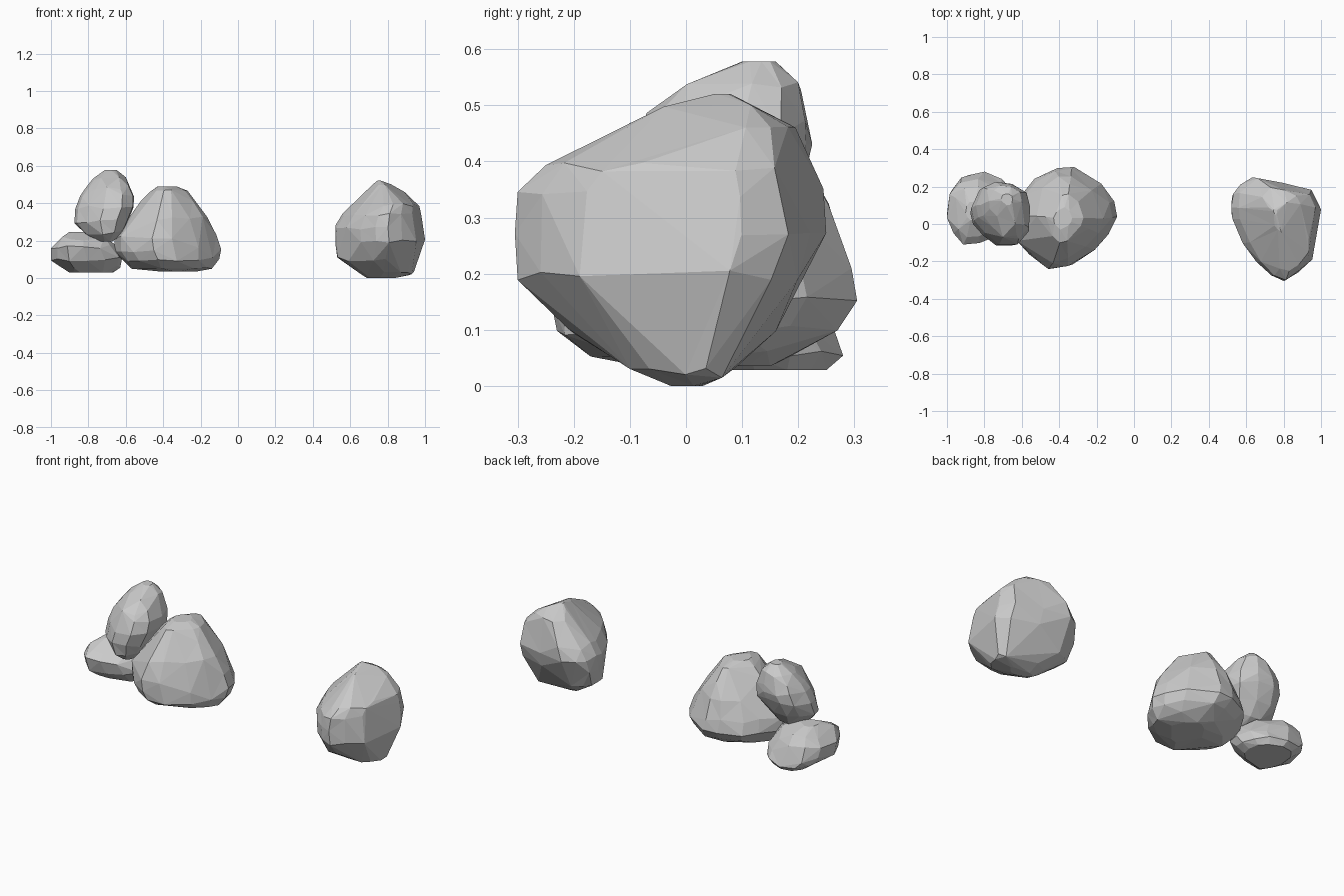
import bpy, bmesh, random


def rock(name, plan, levels, seed):
    """Hull of a plan outline fitted into a box at each height, chipped at random.
    Levels are (z, x min, x max, y min, y max)."""
    rng = random.Random(seed)
    xs, ys = [p[0] for p in plan], [p[1] for p in plan]
    x0, x1, y0, y1 = min(xs), max(xs), min(ys), max(ys)
    zmin, zmax = levels[0][0], levels[-1][0]
    bm = bmesh.new()
    for z, a, b, c, d in levels:
        end = z in (zmin, zmax)
        for px, py in plan:
            u, v = (px - x0) / (x1 - x0), (py - y0) / (y1 - y0)
            # keep the extremes, chip the rest inward a little
            rim = u in (0, 1) or v in (0, 1)
            k = 1.0 if rim else rng.uniform(0.94, 1.02)
            x = (a + b) / 2 + (b - a) * (u - 0.5) * k
            y = (c + d) / 2 + (d - c) * (v - 0.5) * k
            bm.verts.new((x, y, z if end else z + rng.uniform(-0.012, 0.012)))
    res = bmesh.ops.convex_hull(bm, input=bm.verts[:])
    loose = {g for g in res["geom_interior"] + res["geom_unused"]
             if isinstance(g, bmesh.types.BMVert)}
    bmesh.ops.delete(bm, geom=list(loose), context='VERTS')
    # merge near-flat neighbours into broad facets
    bmesh.ops.dissolve_limit(bm, angle_limit=0.12, verts=bm.verts[:], edges=bm.edges[:])
    bmesh.ops.triangulate(bm, faces=bm.faces[:])
    bmesh.ops.recalc_face_normals(bm, faces=bm.faces[:])
    me = bpy.data.meshes.new(name)
    bm.to_mesh(me)
    bm.free()
    ob = bpy.data.objects.new(name, me)
    bpy.context.collection.objects.link(ob)
    return ob


# lone rock on the right
rock("right_rock",
     [(.525, .09), (.53, .17), (.57, .215), (.64, .25), (.8, .225), (.955, .18), (1, .1),
      (.985, 0), (.96, -.1), (.95, -.18), (.885, -.27), (.81, -.3), (.74, -.285),
      (.66, -.2), (.585, -.1), (.53, .03)],
     [(0, .69, .84, -.03, .03), (.025, .65, .94, -.11, .09), (.1, .53, .96, -.21, .16),
      (.2, .52, 1, -.3, .22), (.27, .52, .99, -.305, .25), (.34, .56, .98, -.3, .245),
      (.39, .62, .97, -.25, .215), (.45, .68, .89, -.13, .195), (.49, .72, .83, -.04, .14),
      (.52, .745, .765, .05, .08)], 3)

# large rock of the left group
rock("large_rock",
     [(-.59, .17), (-.53, .24), (-.41, .3), (-.32, .305), (-.17, .22), (-.11, .12),
      (-.09, .04), (-.125, -.05), (-.21, -.14), (-.34, -.22), (-.45, -.24),
      (-.56, -.165), (-.63, -.09), (-.66, .05)],
     [(.035, -.42, -.22, -.08, .15), (.06, -.57, -.14, -.17, .2), (.1, -.62, -.1, -.23, .27),
      (.15, -.66, -.09, -.24, .305), (.22, -.66, -.115, -.24, .295),
      (.32, -.59, -.165, -.21, .255), (.4, -.52, -.225, -.15, .21),
      (.46, -.47, -.27, -.1, .16), (.49, -.43, -.33, -.03, .09)], 7)

# upright rock resting on the other two
rock("upper_rock",
     [(-.875, .09), (-.83, .19), (-.76, .225), (-.66, .22), (-.57, .17), (-.555, .08),
      (-.56, -.04), (-.62, -.11), (-.72, -.115), (-.8, -.05), (-.865, .02)],
     [(.195, -.75, -.67, -.05, .05), (.24, -.82, -.62, -.1, .12), (.3, -.875, -.59, -.115, .17),
      (.38, -.87, -.56, -.11, .215), (.44, -.845, -.555, -.09, .225),
      (.48, -.82, -.575, -.07, .215), (.53, -.775, -.6, 0, .205),
      (.578, -.71, -.65, .1, .16)], 11)

# flat rock at the far left
rock("low_rock",
     [(-1, .05), (-.985, .19), (-.92, .265), (-.81, .28), (-.7, .235), (-.63, .17),
      (-.61, .08), (-.63, 0), (-.7, -.06), (-.8, -.1), (-.9, -.11), (-.97, -.05)],
     [(.028, -.9, -.67, 0, .25), (.06, -.96, -.63, -.04, .28), (.1, -1, -.62, -.09, .26),
      (.17, -1, -.66, -.11, .24), (.21, -.96, -.7, -.07, .2), (.247, -.9, -.8, .02, .12)], 5)
